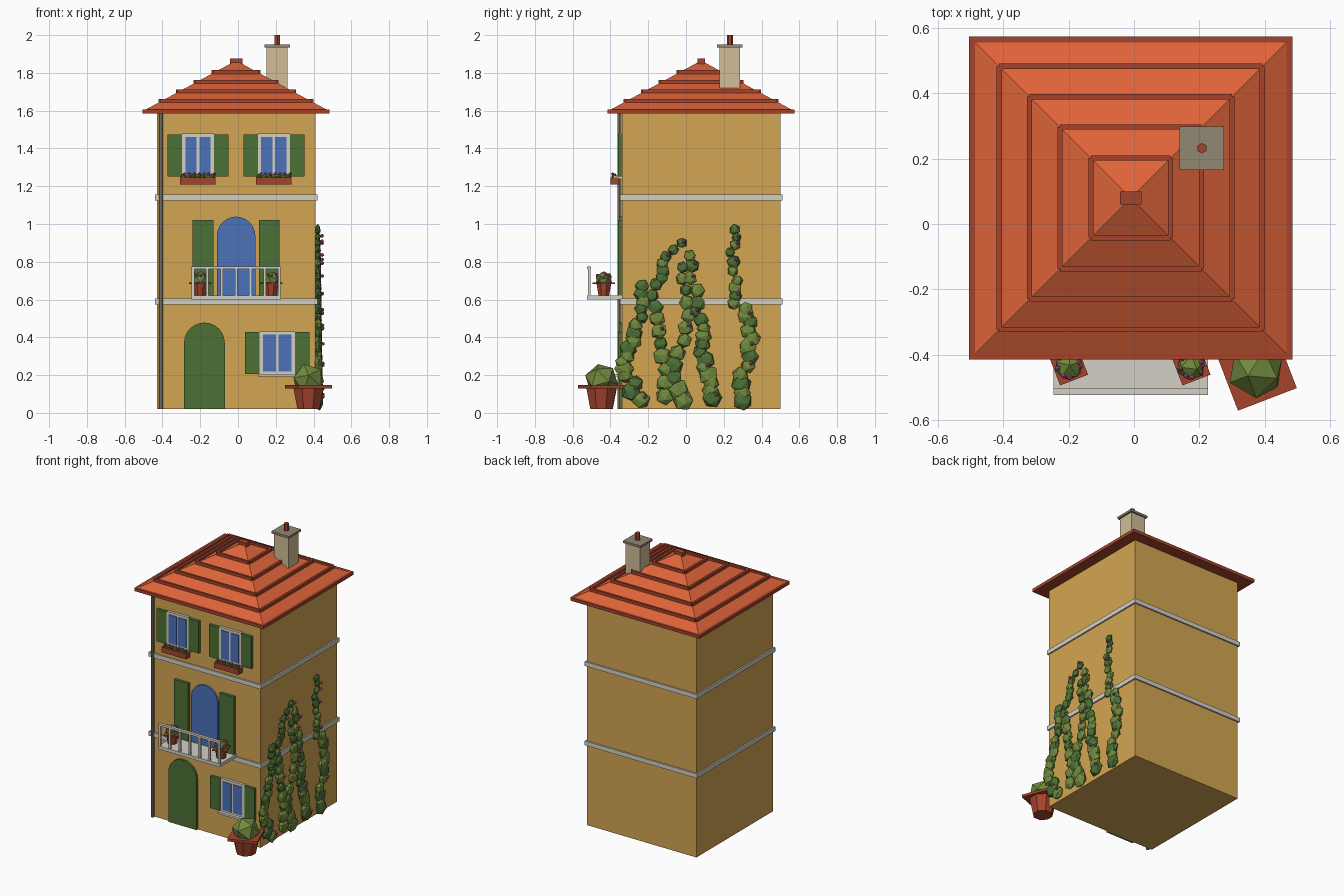
import bpy, bmesh, random
from math import pi, cos, sin, radians
from mathutils import Matrix, Vector

if "Cube" in bpy.data.objects:
    bpy.data.objects.remove(bpy.data.objects["Cube"], do_unlink=True)
random.seed(4)


def material(name, r, g, b):
    lin = [((c / 255 + 0.055) / 1.055) ** 2.4 for c in (r, g, b)] + [1]
    m = bpy.data.materials.new(name)
    m.use_nodes = True
    m.diffuse_color = lin
    m.node_tree.nodes["Principled BSDF"].inputs["Base Color"].default_value = lin
    return m


WALL = material("ochre plaster", 212, 166, 82)
TRIM = material("pale stone", 212, 208, 197)
ROOF = material("orange roof tile", 222, 100, 58)
CLAY = material("terracotta", 165, 68, 44)
GREEN = material("dark green", 76, 112, 54)
LEAF = material("leaf green", 112, 138, 62)
GLASS = material("blue glass", 76, 114, 184)
CHIMNEY = material("beige render", 210, 190, 152)
GREY = material("grey brown metal", 146, 136, 114)
PETAL = material("pink petal", 190, 92, 135)


def finish(name, bm, mats):
    me = bpy.data.meshes.new(name)
    bmesh.ops.recalc_face_normals(bm, faces=bm.faces)
    bm.to_mesh(me)
    bm.free()
    for m in mats:
        me.materials.append(m)
    ob = bpy.data.objects.new(name, me)
    bpy.context.collection.objects.link(ob)
    return ob


def add_box(bm, x, y, z):
    size = [b - a for a, b in (x, y, z)]
    mid = [(a + b) / 2 for a, b in (x, y, z)]
    bmesh.ops.create_cube(bm, size=1, matrix=Matrix.Translation(mid) @ Matrix.Diagonal((*size, 1)))


def box(name, mat, *spans):
    bm = bmesh.new()
    add_box(bm, *spans)
    return finish(name, bm, [mat])


def frustum(name, mat, x, y, z0, z1, r0, r1, sides, turn=0):
    bm = bmesh.new()
    place = Matrix.Translation((x, y, (z0 + z1) / 2)) @ Matrix.Rotation(turn, 4, "Z")
    bmesh.ops.create_cone(bm, cap_ends=True, segments=sides, radius1=r0, radius2=r1,
                          depth=z1 - z0, matrix=place)
    return finish(name, bm, [mat])


def add_blob(bm, centre, scale, index):
    before = set(bm.faces)
    spin = Matrix.Rotation(random.uniform(0, pi), 4, "X") @ Matrix.Rotation(random.uniform(0, pi), 4, "Z")
    place = Matrix.Translation(centre) @ Matrix.Diagonal((*scale, 1)) @ spin
    bmesh.ops.create_icosphere(bm, subdivisions=1, radius=1, matrix=place)
    for f in set(bm.faces) - before:
        f.material_index = index


CX, CY, FRONT = -0.01, 0.08, -0.34


def square(r):
    return (CX - r, CX + r), (CY - r, CY + r)


# Walls and string courses
box("walls", WALL, *square(0.42), (0.02, 1.59))
for z, name in ((0.575, "lower_band"), (1.125, "upper_band")):
    box(name, TRIM, *square(0.43), (z, z + 0.03))

# Hipped roof with raised tile courses
box("eaves", CLAY, *square(0.495), (1.585, 1.607))
frustum("roof", ROOF, CX, CY, 1.605, 1.865, 0.48 * 2 ** 0.5, 0, 4, pi / 4)
bm = bmesh.new()
for r in (0.403, 0.31, 0.217, 0.122):
    z = 1.605 + (0.48 - r) * 0.26 / 0.48
    for s in (-1, 1):
        a, b = s * r - 0.008, s * r + 0.008
        add_box(bm, (CX - r, CX + r), (CY + a, CY + b), (z - 0.005, z + 0.016))
        add_box(bm, (CX + a, CX + b), (CY - r, CY + r), (z - 0.005, z + 0.016))
finish("tile_courses", bm, [CLAY])
box("roof_cap", CLAY, (CX - 0.033, CX + 0.033), (CY - 0.02, CY + 0.02), (1.845, 1.875))

# Chimney
box("chimney", CHIMNEY, (0.152, 0.262), (0.177, 0.287), (1.72, 1.937))
box("chimney_cap", GREY, (0.14, 0.275), (0.165, 0.298), (1.935, 1.95))
frustum("chimney_pot", CLAY, 0.208, 0.232, 1.95, 2.0, 0.016, 0.016, 6)

# Drainpipe
frustum("drainpipe", GREY, -0.408, FRONT - 0.012, 0.02, 1.585, 0.01, 0.01, 8)


def shutters(name, x, inner, width, z0, z1):
    bm = bmesh.new()
    for s in (-1, 1):
        a, b = sorted((x + s * inner, x + s * (inner + width)))
        add_box(bm, (a, b), (FRONT - 0.02, FRONT), (z0, z1))
    finish(name + "_shutters", bm, [GREEN])


def window(name, x, z, half):
    top = z + 0.232
    box(name + "_frame", TRIM, (x - half, x + half), (FRONT - 0.018, FRONT), (z, top))
    bm = bmesh.new()
    for a, b in ((-half + 0.018, -0.007), (0.007, half - 0.018)):
        add_box(bm, (x + a, x + b), (FRONT - 0.022, FRONT - 0.015), (z + 0.018, top - 0.018))
    finish(name + "_panes", bm, [GLASS])
    box(name + "_sill", TRIM, (x - half - 0.008, x + half + 0.008), (FRONT - 0.04, FRONT), (z - 0.008, z + 0.006))
    shutters(name, x, half, 0.077, z + 0.005, top - 0.005)


# Windows and flower boxes
window("ground_window", 0.208, 0.2, 0.093)
for name, x in (("upper_right_window", -0.212), ("upper_left_window", 0.19)):
    window(name, x, 1.247, 0.085)
    box(name + "_planter", CLAY, (x - 0.094, x + 0.094), (FRONT - 0.06, FRONT - 0.015), (1.208, 1.245))
    bm = bmesh.new()
    for i in range(7):
        p = Vector((x - 0.078 + i * 0.026, FRONT - 0.04, 1.25))
        add_blob(bm, p, (0.015, 0.015, 0.018), i % 2)
        add_blob(bm, p + Vector((0.008, -0.008, 0.015)), (0.008,) * 3, 2)
    finish(name + "_flowers", bm, [GREEN, LEAF, PETAL])


def arch(name, mat, x, r, z0, spring, depth):
    bm = bmesh.new()
    pts = [(x - r, z0), (x + r, z0)]
    pts += [(x + r * cos(pi * i / 12), spring + r * sin(pi * i / 12)) for i in range(13)]
    face = bm.faces.new([bm.verts.new((px, FRONT, pz)) for px, pz in pts])
    moved = bmesh.ops.extrude_face_region(bm, geom=[face])["geom"]
    verts = [v for v in moved if isinstance(v, bmesh.types.BMVert)]
    bmesh.ops.translate(bm, verts=verts, vec=(0, -depth, 0))
    finish(name, bm, [mat])


# Doors
arch("front_door", GREEN, -0.178, 0.108, 0.02, 0.37, 0.014)
arch("balcony_door", GLASS, -0.01, 0.102, 0.61, 0.937, 0.014)
shutters("balcony", -0.01, 0.12, 0.11, 0.612, 1.022)

# Balcony with front railing
box("balcony_slab", TRIM, (-0.247, 0.227), (-0.523, FRONT), (0.6, 0.622))
bm = bmesh.new()
add_box(bm, (-0.247, 0.227), (-0.523, -0.503), (0.762, 0.776))
for i in range(7):
    x = -0.238 + i * 0.076
    add_box(bm, (x - 0.007, x + 0.007), (-0.52, -0.506), (0.62, 0.765))
finish("balcony_railing", bm, [TRIM])


def potted_plant(name, x, y, z, side, height, bush, flowers):
    turn = radians(21)
    rim = z + height
    frustum(name + "_pot", CLAY, x, y, z, rim, side * 0.33, side * 0.45, 8, turn)
    frustum(name + "_rim", CLAY, x, y, rim - side * 0.03, rim + side * 0.06,
            side * 0.707, side * 0.707, 4, turn + pi / 4)
    bm = bmesh.new()
    centre = Vector((x, y, rim + bush * 0.45))
    add_blob(bm, centre, (bush, bush, bush * 0.98), 0)
    for i in range(flowers):
        a = i * 2.4
        d = Vector((0.75 * cos(a), 0.75 * sin(a), 0.3 + 0.1 * (i % 5)))
        add_blob(bm, centre + d * bush, (0.009,) * 3, 1)
    finish(name + "_bush", bm, [LEAF, PETAL])


# Potted plants
potted_plant("doorstep_plant", 0.374, -0.447, 0.02, 0.193, 0.115, 0.09, 0)
potted_plant("balcony_right_plant", -0.2, -0.435, 0.622, 0.092, 0.062, 0.046, 9)
potted_plant("balcony_left_plant", 0.175, -0.435, 0.622, 0.092, 0.062, 0.046, 9)

# Climbing plant on the side wall, strands given as (y, z) paths
strands = [
    [(-.25, .07), (-.31, .2), (-.33, .3), (-.28, .42), (-.22, .55), (-.22, .67)],
    [(-.13, .09), (-.12, .3), (-.15, .5), (-.16, .68), (-.13, .79), (-.04, .9)],
    [(-.03, .06), (-.07, .25), (0, .45), (-.02, .65), (.01, .83)],
    [(.13, .08), (.14, .2), (.07, .32), (.08, .45), (.05, .58), (.04, .78)],
    [(.3, .06), (.3, .2), (.33, .35), (.35, .48), (.27, .58), (.27, .7), (.24, .85), (.27, .97)],
]
bm = bmesh.new()
for path in strands:
    for (y0, z0), (y1, z1) in zip(path, path[1:] + path[-1:]):
        steps = 3 if (y0, z0) != (y1, z1) else 1
        for i in range(steps):
            t = i / steps
            y = y0 + (y1 - y0) * t + random.uniform(-0.022, 0.022)
            z = z0 + (z1 - z0) * t
            r = (0.056 - 0.026 * z) * random.uniform(0.8, 1.1)
            x = 0.428 - 0.006 * z
            add_blob(bm, (x, y, max(z, r + 0.01)), (0.026 - 0.01 * z, r, r), random.choice((0, 0, 1)) if z < 0.55 else random.choice((0, 1, 1)))
            if random.random() < 0.25:
                add_blob(bm, (x + 0.022, y + r * 0.4, z + r * 0.3), (0.011,) * 3, 2)
finish("climbing_plant", bm, [LEAF, GREEN, PETAL])
